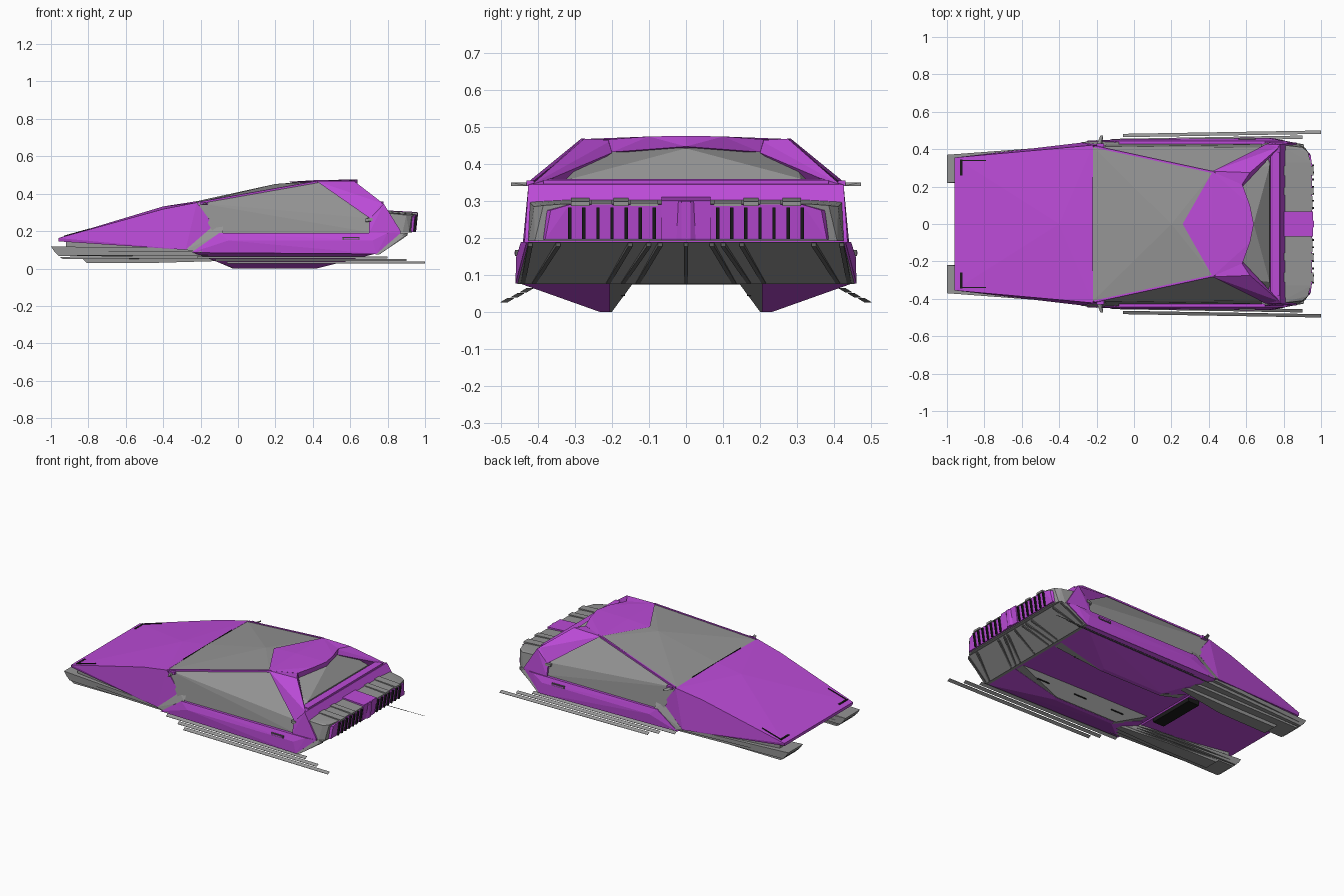
import bpy, bmesh


def material(name, rgb):
    m = bpy.data.materials.new(name)
    m.diffuse_color = (*rgb, 1)
    return m


PURPLE = material("purple_paint", (0.50, 0.07, 0.68))
BLACK = material("black", (0.01, 0.01, 0.01))
DARK = material("dark_grey", (0.12, 0.12, 0.12))
GREY = material("grey", (0.30, 0.30, 0.30))


def solid(name, pts, mat=GREY, pair=False):
    """Faceted convex solid; half points are mirrored into one body or a pair."""
    bm = bmesh.new()
    if not pair:
        pts = set(pts) | {(x, -y, z) for x, y, z in pts}
    vs = [bm.verts.new(p) for p in sorted(pts)]
    r = bmesh.ops.convex_hull(bm, input=vs)
    junk = {g for g in r["geom_interior"] + r["geom_unused"] if isinstance(g, bmesh.types.BMVert)}
    bmesh.ops.delete(bm, geom=list(junk), context='VERTS')
    bmesh.ops.dissolve_limit(bm, angle_limit=0.02, verts=bm.verts[:], edges=bm.edges[:])
    bmesh.ops.recalc_face_normals(bm, faces=bm.faces[:])
    me = bpy.data.meshes.new(name)
    bm.to_mesh(me)
    bm.free()
    ob = bpy.data.objects.new(name, me)
    bpy.context.collection.objects.link(ob)
    me.materials.append(mat)
    if pair:
        mod = ob.modifiers.new("mirror", 'MIRROR')
        mod.use_axis = (False, True, False)
    return ob


def slab(name, a, b, mat=GREY, pair=True):
    """Axis-aligned block between two corners."""
    return solid(name, [(x, y, z) for x in (a[0], b[0]) for y in (a[1], b[1]) for z in (a[2], b[2])], mat, pair)


def rod(name, a, b, w, mat=GREY):
    """Mirrored square bar between two points."""
    return solid(name, [(p[0] + i * w, p[1] + j * w, p[2] + k * w) for p in (a, b)
                        for i in (-1, 1) for j in (-1, 1) for k in (-1, 1)], mat, True)


# hood and nose
solid("hood", [(-.96, .355, .163), (-.96, .35, .145), (-.4, .405, .318), (-.4, 0, .332),
               (-.22, .422, .353), (-.22, 0, .36), (-.28, .435, .10), (-.13, .42, .23), (-.28, 0, .10)], PURPLE)
solid("hood_rear_trim", [(-.28, .437, .10), (-.13, .418, .23), (-.08, .42, .232), (-.08, .44, .19),
                         (-.2, .448, .085), (-.2, .36, .085), (-.13, .36, .23)], pair=True)
slab("nose_vent_cross", (-.93, .26, .15), (-.918, .345, .177), BLACK)
solid("nose_vent_side", [(x, y, z + d) for x, z in ((-.93, .172), (-.79, .211))
                         for y in (.337, .343) for d in (-.02, .004)], BLACK, True)
slab("wiper_slot", (-.222, -.25, .34), (-.218, .25, .3605), BLACK, False)

# lower hull
solid("lower_hull", [(-.25, .445, .085), (-.10, .443, .19), (-.05, .454, .15), (.74, .46, .078),
                     (.72, .458, .15), (.80, .445, .19), (.87, .43, .19)], PURPLE)

# glazed cabin
solid("cabin", [(-.22, .412, .352), (-.22, 0, .36), (.2, 0, .452), (.42, .275, .463), (.42, 0, .468),
                (-.13, .412, .23), (-.13, .427, .188), (.68, .412, .23), (.69, .41, .27),
                (.74, .427, .188), (.58, .2, .425), (.64, 0, .442), (.725, .31, .36)])
rod("roof_rail", (-.21, .414, .352), (.42, .278, .463), .005, PURPLE)
rod("window_sill", (-.12, .413, .23), (.68, .413, .23), .004, DARK)

# roof, rear pillars and rear deck
solid("roof", [(.26, 0, .463), (.42, .28, .467), (.42, 0, .473), (.58, .21, .466), (.62, .1, .474),
               (.64, 0, .476), (.58, .2, .432), (.64, 0, .447)], PURPLE)
solid("rear_pillar", [(.42, .282, .467), (.58, .2, .43), (.57, .2, .464), (.62, .275, .468),
                      (.73, .36, .362), (.78, .415, .345), (.71, .428, .265), (.6, .27, .40)], PURPLE, True)
solid("rear_deck", [(.735, .37, .36), (.78, .425, .345), (.78, .43, .27), (.87, .435, .20),
                    (.70, .425, .262), (.70, .44, .188), (.87, .435, .188)], PURPLE)
slab("rear_window_lip", (.73, -.385, .345), (.778, .385, .357), PURPLE, False)

# exhaust housing
solid("exhaust_housing", [(.77, .425, .30), (.90, .41, .285), (.93, .385, .288), (.945, .33, .292),
                          (.77, .33, .305), (.77, .43, .192), (.88, .425, .192), (.915, .408, .192),
                          (.93, .34, .192)])
solid("exhaust_frame", [(.93, .325, .29), (.952, .315, .29), (.925, .385, .196), (.938, .38, .196),
                        (.93, .375, .275), (.945, .365, .275)], PURPLE)
solid("exhaust_centre_strip", [(.775, .066, .312), (.957, .066, .302), (.775, .066, .27), (.943, .066, .195)], PURPLE)
solid("exhaust_centre_rib", [(.95, .03, .30), (.963, .012, .30), (.94, .03, .195), (.952, .012, .195)], PURPLE)
for i, (y, w, x) in enumerate(((.075, .075, .955), (.155, .04, .96), (.20, .055, .95), (.26, .05, .96))):
    solid(f"exhaust_slat_{i}", [(px, y + d, z) for d in (0, w) for px, z in
          ((.775, .304 + .005 * (i % 2)), (x, .294 + .005 * (i % 2)), (.775, .28), (x, .287))], GREY, True)
for i in range(7):
    y = .081 + i * .038
    solid(f"exhaust_fin_{i}", [(x, y + d, z) for d in (0, .009)
          for x, z in ((.93, .283), (.962, .283), (.90, .197), (.948, .197))], BLACK, True)

# sloping rear underside with ribs
solid("rear_underside", [(.735, .455, .076), (.755, .455, .076), (.91, .425, .19), (.86, .425, .19)])
for i, (y0, y1) in enumerate(((0, 0), (.13, .07), (.17, .10), (.21, .15), (.41, .345), (.44, .42))):
    rod(f"rear_rib_{i}", (.752, y0, .083), (.9, y1, .183), .006, DARK)

# keel sponsons
solid("sponson", [(-.02, .23, 0), (.42, .23, 0), (-.02, .205, 0), (.42, .205, 0),
                  (-.24, .44, .085), (.74, .455, .08), (-.24, .205, .085), (.74, .205, .08)], PURPLE, True)
solid("keel_inner", [(-.03, .20, .001), (.42, .20, .001), (-.03, .228, .001), (.42, .228, .001), (-.22, .14, .082),
                     (.74, .14, .082), (-.22, .212, .082), (.74, .212, .082)], GREY, True)
slab("belly_intake", (-.36, -.16, .075), (-.28, .16, .12), BLACK, False)
for i in range(3):
    rod(f"belly_vent_{i}", (-.05 + i * .28, .17, .05), (.03 + i * .28, .17, .05), .006, BLACK)

# stacked front skids, narrower low down and tapering towards the rear
for i, (x0, zt, zb, x1, z1, yf, yr) in enumerate((
        (-1.0, .118, .088, -.20, .108, .37, .43), (-.98, .09, .068, -.16, .09, .37, .41),
        (-.955, .062, .05, -.14, .075, .36, .36), (-.83, .05, .03, -.10, .06, .31, .31))):
    solid(f"front_skid_{i}", [(x0, .22, zt), (x0, yf, zt), (x0 + .02, .22, zb), (x0 + .02, yf, zb),
                              (-.45, .23, zb), (-.45, (yf + yr) / 2, zb), (x1, .28, z1), (x1, yr, z1),
                              (x1, .28, z1 - .02), (x1, yr, z1 - .02)], GREY, True)
solid("skid_mount", [(-.92, .235, .155), (-.92, .345, .155), (-.92, .235, .09), (-.92, .345, .09),
                     (-.2, .30, .10), (-.2, .43, .10), (-.2, .30, .07), (-.2, .38, .07)], GREY, True)

# thin splayed side runners
for i, (y, z, x0, x1) in enumerate(((.412, .064, -.22, .80), (.437, .05, -.12, .90), (.464, .037, -.06, 1.0))):
    solid(f"side_runner_{i}", [(x, y + d + s, z - .6 * d + t) for x, s in ((x0, 0), (x1, .018))
                               for d in (0, .018) for t in (0, .0015)], GREY, True)

# small fittings
slab("mirror_stem", (-.20, .41, .34), (-.16, .43, .356), PURPLE)
solid("mirror_blade", [(-.20, .425, .341), (-.17, .425, .341), (-.165, .472, .341), (-.18, .472, .341),
                       (-.18, .425, .35), (-.165, .472, .35)], GREY, True)
rod("fuel_cap", (.69, .418, .258), (.71, .424, .262), .008)
slab("side_marker", (.56, .452, .152), (.65, .461, .168), DARK)
slab("side_marker_insert", (.567, .455, .156), (.643, .463, .164), PURPLE)
